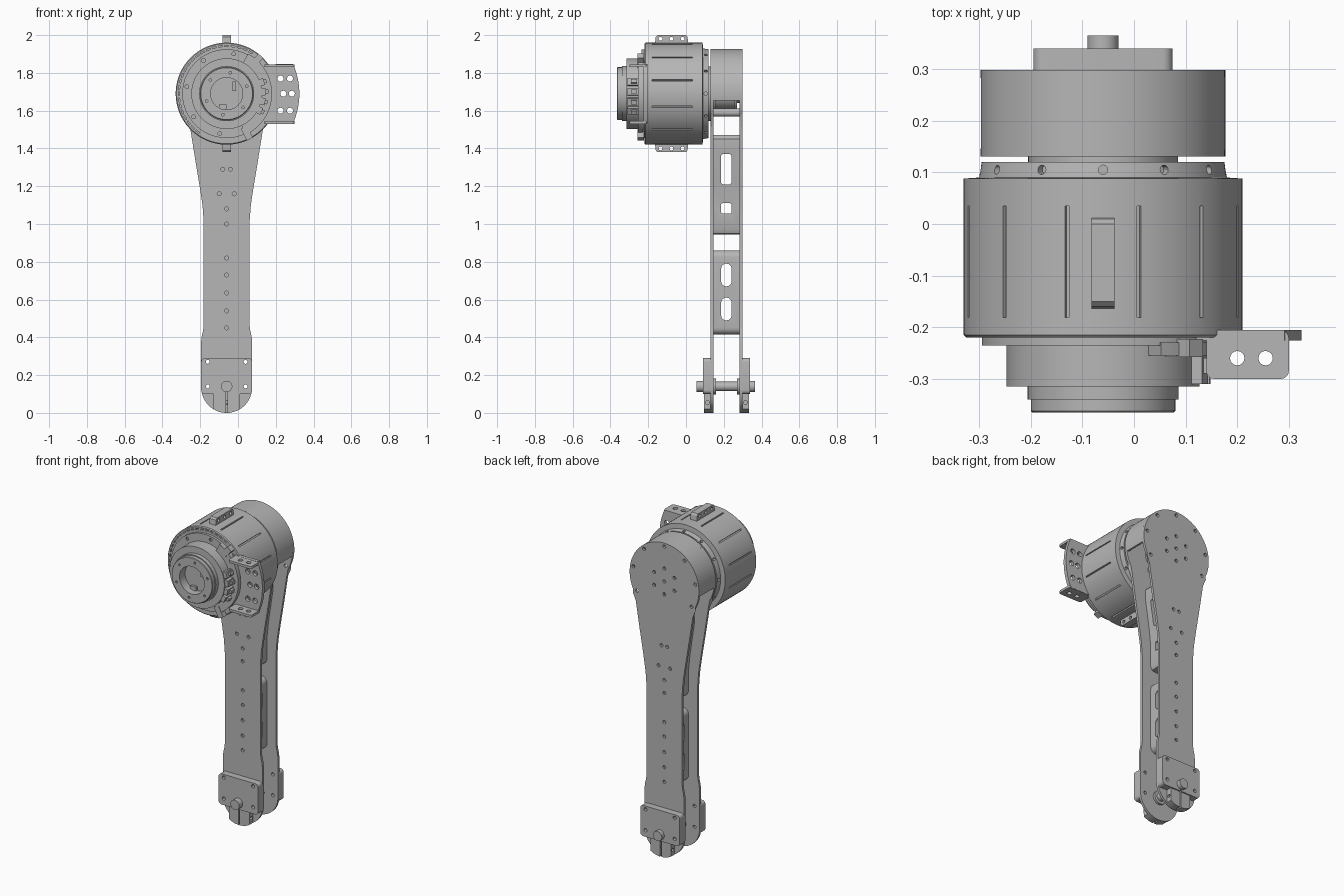
import bpy, bmesh
from math import sin, cos, radians, pi
from mathutils import Vector, Matrix

if "Cube" in bpy.data.objects:
    bpy.data.objects.remove(bpy.data.objects["Cube"])

CX, CZ = -0.06, 1.69      # motor axis
MID = 0.2145              # middle plane between the leg plates
GREY = (0.47, 0.47, 0.47, 1)

mat = bpy.data.materials.new("machined_grey")
mat.use_nodes = True
mat.diffuse_color = GREY
mat.node_tree.nodes["Principled BSDF"].inputs["Base Color"].default_value = GREY


def finish(name, bm, angle=30):
    bmesh.ops.recalc_face_normals(bm, faces=bm.faces)
    mesh = bpy.data.meshes.new(name)
    bm.to_mesh(mesh)
    bm.free()
    obj = bpy.data.objects.new(name, mesh)
    bpy.context.collection.objects.link(obj)
    mesh.materials.append(mat)
    smooth(obj, angle)
    return obj


def smooth(obj, angle=30):
    bpy.ops.object.select_all(action='DESELECT')
    obj.select_set(True)
    bpy.context.view_layer.objects.active = obj
    bpy.ops.object.shade_smooth_by_angle(angle=radians(angle))


def cut(obj, bm):
    cutter = finish("cutter", bm)
    cutter.hide_render = True
    mod = obj.modifiers.new("cut", 'BOOLEAN')
    mod.operation, mod.solver, mod.object = 'DIFFERENCE', 'EXACT', cutter
    bpy.ops.object.select_all(action='DESELECT')
    bpy.context.view_layer.objects.active = obj
    obj.select_set(True)
    bpy.ops.object.modifier_apply(modifier=mod.name)
    bpy.data.objects.remove(cutter)
    smooth(obj)


def prism(bm, poly, a, b, axis='y'):
    place = {'x': lambda u, v, t: (t, u, v), 'y': lambda u, v, t: (u, t, v),
             'z': lambda u, v, t: (u, v, t)}[axis]
    low = [bm.verts.new(place(u, v, a)) for u, v in poly]
    high = [bm.verts.new(place(u, v, b)) for u, v in poly]
    bm.faces.new(low)
    bm.faces.new(high[::-1])
    n = len(poly)
    for i in range(n):
        bm.faces.new((low[i], high[i], high[(i + 1) % n], low[(i + 1) % n]))


def arc(cx, cz, r, a0, a1, n=12):
    angles = [radians(a0 + (a1 - a0) * i / n) for i in range(n + 1)]
    return [(cx + r * cos(a), cz + r * sin(a)) for a in angles]


def rrect(u0, u1, v0, v1, r, n=5):
    corners = [(u1 - r, v1 - r), (u0 + r, v1 - r), (u0 + r, v0 + r), (u1 - r, v0 + r)]
    return [p for i, (u, v) in enumerate(corners) for p in arc(u, v, r, 90 * i, 90 * i + 90, n)]


def rod(bm, p, q, r, seg=16):
    p, q = Vector(p), Vector(q)
    turn = (q - p).to_track_quat('Z', 'Y').to_matrix().to_4x4()
    bmesh.ops.create_cone(bm, cap_ends=True, segments=seg, radius1=r, radius2=r,
                          depth=(q - p).length, matrix=Matrix.Translation((p + q) / 2) @ turn)


def polar(r, deg, y):
    return Vector((CX + r * cos(radians(deg)), y, CZ + r * sin(radians(deg))))


def radial_box(bm, r, deg, y, size):
    m = Matrix.Translation(polar(r, deg, y)) @ Matrix.Rotation(-radians(deg), 4, 'Y')
    bmesh.ops.create_cube(bm, size=1, matrix=m @ Matrix.Diagonal((*size, 1)))


def lathe(name, profile, seg=96):
    bm = bmesh.new()
    vs = [bm.verts.new((CX + r, y, CZ)) for r, y in profile]
    es = [bm.edges.new(e) for e in zip(vs, vs[1:])]
    bmesh.ops.spin(bm, geom=vs + es, cent=(CX, 0, CZ), axis=(0, 1, 0), angle=2 * pi,
                   steps=seg, use_merge=True)
    bmesh.ops.remove_doubles(bm, verts=bm.verts, dist=1e-5)
    return finish(name, bm)


# Motor casing, with a recessed front hub and a neck into the belt housing
motor = lathe("motor_casing", [
    (0, -0.31), (.085, -.31), (.085, -.365), (.137, -.365), (.14, -.362), (.14, -.34),
    (.146, -.34), (.146, -.315), (.187, -.315), (.187, -.235), (.235, -.235), (.235, -.22),
    (.265, -.22), (.27, -.215), (.27, .088), (.24, .09), (.235, .12), (.145, .12),
    (.145, .14), (0, .14)])
bm = bmesh.new()
for i in range(12):      # cooling grooves and rear rim screw holes
    radial_box(bm, .27, 15 + 30 * i, -.073, (.024, .216, .008))
    rod(bm, polar(.22, 30 * i, .105), polar(.26, 30 * i, .105), .009, 12)
for i in range(6):       # hub face screw holes
    rod(bm, polar(.113, 60 * i + 20, -.38), polar(.113, 60 * i + 20, -.35), .007, 10)
for i in range(8):       # front step screw holes
    rod(bm, polar(.214, 45 * i + 35, -.25), polar(.214, 45 * i + 35, -.225), .01, 10)
for i in range(24):      # vent slots
    radial_box(bm, .253, 60 + 7.5 * i, -.22, (.006, .016, .022))
cut(motor, bm)

bm = bmesh.new()
for x, z, w, h in ((-.08, 1.62, .04, .025), (-.02, 1.73, .02, .05)):
    prism(bm, rrect(x - w / 2, x + w / 2, z - h / 2, z + h / 2, .003), -.325, -.3)
finish("hub_inner_parts", bm)

# Mounting lugs above and below the motor
for name, s in (("upper_lug", 1), ("lower_lug", -1)):
    bm = bmesh.new()
    prism(bm, [(-.165, CZ + s * .262), (-.16, CZ + s * .30), (-.15, CZ + s * .31),
               (0, CZ + s * .31), (.008, CZ + s * .30), (.013, CZ + s * .262)],
          CX - .022, CX + .022, 'x')
    lug = finish(name, bm)
    bm = bmesh.new()
    for y in (-.135, -.077, -.018):
        rod(bm, (CX - .1, y, CZ + s * .29), (CX + .1, y, CZ + s * .29), .01)
    cut(lug, bm)

# Clamp band on the motor front, with end ears and cable sockets
bm = bmesh.new()
prism(bm, arc(CX, CZ, .24, -65, 62, 32) + arc(CX, CZ, .186, 62, -65, 32), -.255, -.23)
for a in (-63, 48):
    radial_box(bm, .235, a, -.24, (.07, .035, .035))
finish("clamp_band", bm)
bm = bmesh.new()
for i in range(4):
    radial_box(bm, .193, -27 + 15 * i, -.275, (.03, .07, .038))
    radial_box(bm, .213, -27 + 15 * i, -.275, (.016, .03, .022))
finish("cable_sockets", bm)

# Side bracket: drilled back plate with a top and a bottom flange
bm = bmesh.new()
prism(bm, [(.12, 1.845), (.12, 1.53)] + arc(CX, CZ, .385, -24, 24, 16), -.226, -.205)
bracket = finish("side_bracket", bm)
bm = bmesh.new()
for x, z in ((.225, 1.77), (.275, 1.77), (.24, CZ), (.285, CZ), (.225, 1.6), (.275, 1.6)):
    rod(bm, (x, -.3, z), (x, -.1, z), .016)
cut(bracket, bm)
for name, z in (("bracket_top_flange", 1.83), ("bracket_bottom_flange", 1.53)):
    bm = bmesh.new()
    prism(bm, rrect(.14, .30, -.30, -.206, .015), z, z + .015, 'z')
    flange = finish(name, bm)
    bm = bmesh.new()
    for x in (.2, .255):
        rod(bm, (x, -.26, z - .1), (x, -.26, z + .1), .014)
    cut(flange, bm)

# Screw holes shared by both leg plates and the spacers
spine = [(CX, z) for z in (.45, .54, .635, .73, .82, 1.0, 1.08)]
spine += [(CX + s * d, z) for s in (-1, 1) for d, z in ((.04, 1.16), (.02, 1.29))]
foot = [(CX + s * .1, z) for s in (-1, 1) for z in (.14, .27)]


def drill(bm, points, r, y0=0.12, y1=0.31):
    for x, z in points:
        rod(bm, (x, y0, z), (x, y1, z), r, 12)


# Leg plates
half = [(dx, z) for dx, z in arc(0, .135, .135, -90, 0, 16)]
half += [(.135, .38), (.131, .41), (.125, .435), (.122, .46), (.122, 1.02), (.128, 1.1),
         (.143, 1.2), (.168, 1.35), (.195, 1.52)] + arc(0, CZ, .237, -30, 90, 32)
outline = [(CX + dx, z) for dx, z in half] + [(CX - dx, z) for dx, z in half[-2:0:-1]]
for name, s in (("front_leg_plate", -1), ("back_leg_plate", 1)):
    bm = bmesh.new()
    outer = MID + s * .0835
    prism(bm, outline, MID + s * .0685, outer)
    rim = [e for e in bm.edges if all(abs(v.co.y - outer) < 1e-4 and v.co.z > 1.5 for v in e.verts)]
    bmesh.ops.bevel(bm, geom=rim, offset=.011, segments=4, profile=.5, affect='EDGES')
    plate = finish(name, bm)
    bm = bmesh.new()
    drill(bm, spine + foot, .0105)
    if s > 0:
        ring = arc(CX, CZ, .08, 30, 330, 5) + arc(CX, CZ, .215, -30, 210, 6) + [(CX, CZ)]
        drill(bm, ring, .0105, .27)
    cut(plate, bm)

# Belt housing wall over the top, and the pulley inside it
bm = bmesh.new()
prism(bm, arc(CX, CZ, .237, -8.5, 188.5, 56) + arc(CX, CZ, .222, 188.5, -8.5, 56), .144, .285)
finish("housing_wall", bm)
bm = bmesh.new()
for r, y0, y1 in ((.1, .146, .16), (.085, .16, .255), (.1, .255, .27), (.05, .27, .284)):
    rod(bm, (CX, y0, CZ), (CX, y1, CZ), r, 48)
for s in (-1, 1):
    rod(bm, (CX + s * .06, .146, 1.59), (CX + s * .06, .284, 1.59), .022, 20)
finish("pulley", bm)

# Spacers between the plates, with windows through the sides
upper = [(.035, .945), (.052, .95), (.06, .97), (.06, 1.1), (.07, 1.2), (.1, 1.4), (.1, 1.45), (.08, 1.47)]
upper = [(CX + d, z) for d, z in upper] + [(CX - d, z) for d, z in upper[::-1]]
lower = rrect(CX - .06, CX + .06, .415, .86, .035)
for name, poly, windows in (
        ("upper_spacer", upper, ((1.21, 1.37, .012), (1.055, 1.11, .008))),
        ("lower_spacer", lower, ((.67, .79, .026), (.49, .61, .026)))):
    bm = bmesh.new()
    prism(bm, poly, .145, .284)
    spacer = finish(name, bm)
    bm = bmesh.new()
    for z0, z1, r in windows:
        prism(bm, rrect(.186, .241, z0, z1, r), -.3, .2, 'x')
    cut(spacer, bm)

# Foot clamps: square pad with a split lug on each side
for name, s in (("front_foot_clamp", -1), ("back_foot_clamp", 1)):
    inner, outer = MID + s * .083, MID + s * .1255
    bm = bmesh.new()
    prism(bm, rrect(CX - .135, CX + .135, .1, .29, .02), inner, outer)
    pad = finish(name + "_pad", bm)
    bm = bmesh.new()
    drill(bm, foot, .0105, 0, .4)
    prism(bm, rrect(CX - .004, CX + .004, .05, .14, .002), 0, .4)
    cut(pad, bm)
    bm = bmesh.new()
    prism(bm, arc(CX, .135, .135, -121, -59) + [(CX + .07, .12), (CX - .07, .12)],
          inner, MID + s * .118)
    lug = finish(name + "_lug", bm)
    bm = bmesh.new()
    prism(bm, rrect(CX - .004, CX + .004, -.05, .14, .002), 0, .4)
    rod(bm, (-.3, MID + s * .1, .055), (.2, MID + s * .1, .055), .01)
    cut(lug, bm)

# Foot axle with collars
bm = bmesh.new()
for r, y0, y1 in ((.03, .055, .15), (.025, .15, .28), (.03, .28, .365), (.042, .146, .16), (.042, .269, .283)):
    rod(bm, (CX, y0, .14), (CX, y1, .14), r, 32)
finish("foot_axle", bm)
